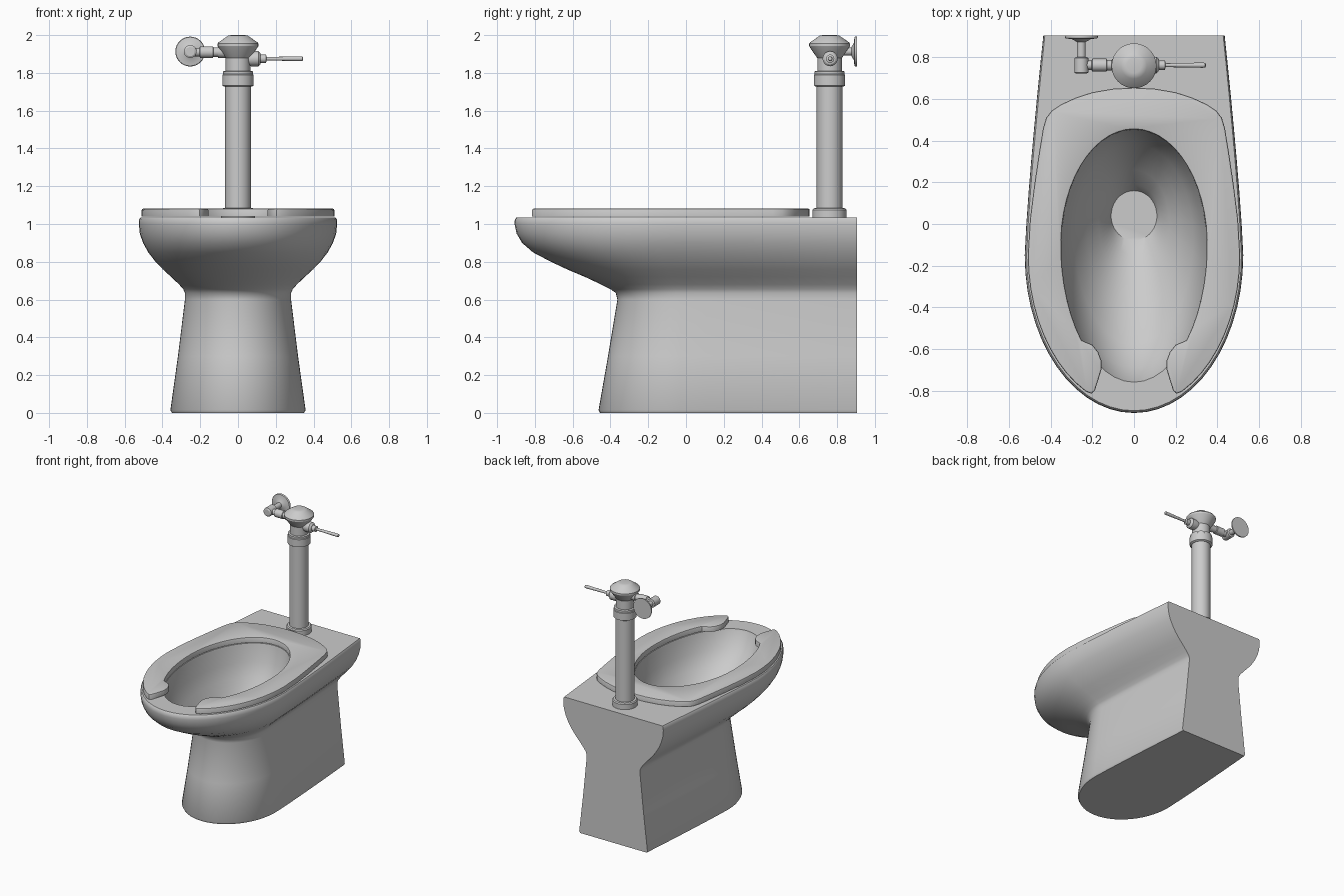
import bpy, bmesh
from math import sin, cos, pi, atan2, radians
from mathutils import Matrix, Vector

if "Cube" in bpy.data.objects:
    bpy.data.objects.remove(bpy.data.objects["Cube"])


def finish(bm, name, angle=35):
    bmesh.ops.recalc_face_normals(bm, faces=bm.faces[:])
    me = bpy.data.meshes.new(name)
    bm.to_mesh(me)
    bm.free()
    ob = bpy.data.objects.new(name, me)
    bpy.context.collection.objects.link(ob)
    bpy.ops.object.select_all(action='DESELECT')
    bpy.context.view_layer.objects.active = ob
    ob.select_set(True)
    bpy.ops.object.shade_smooth_by_angle(angle=radians(angle))
    return ob


def loft(bm, loops):
    """Skin closed loops of equal length and cap both ends."""
    rings = [[bm.verts.new(p) for p in loop] for loop in loops]
    n = len(rings[0])
    for a, b in zip(rings, rings[1:]):
        for i in range(n):
            j = (i + 1) % n
            bm.faces.new((a[i], a[j], b[j], b[i]))
    bm.faces.new(rings[0][::-1])
    bm.faces.new(rings[-1])


def lathe(name, profile, origin=(0, 0, 0), axis=(0, 0, 1), n=32):
    """Turn a (height, radius) profile about an axis."""
    m = Matrix.Translation(origin) @ Vector((0, 0, 1)).rotation_difference(Vector(axis)).to_matrix().to_4x4()
    bm = bmesh.new()
    loft(bm, [[m @ Vector((r * cos(2 * pi * i / n), r * sin(2 * pi * i / n), h))
               for i in range(n)] for h, r in profile])
    return finish(bm, name, 28)


# Bowl and pedestal: outer shell levels (z, half width, front y)
BACK = 0.905
outer = [(0, .35, -.455), (.015, .358, -.463), (.3, .318, -.413), (.6, .281, -.363),
         (.635, .281, -.372), (.655, .29, -.40), (.68, .312, -.45), (.72, .354, -.535),
         (.76, .398, -.63), (.8, .437, -.715), (.85, .475, -.81), (.9, .503, -.868),
         (.95, .52, -.897), (1.0, .525, -.908), (1.025, .523, -.906), (1.035, .516, -.897)]


def shell_loop(z, w, front):
    cy = -.03 - .12 * min(1, max(0, (z - .6) / .25))
    wb = w * .83
    pts = [(w * cos(pi + pi * i / 28), cy + (cy - front) * sin(pi + pi * i / 28)) for i in range(29)]
    side = [(w - (w - wb) * (k / 7) ** 1.25, cy + (BACK - cy) * k / 7) for k in range(1, 8)]
    back = [(wb * (1 - k / 4), BACK) for k in range(1, 8)]
    pts += side + back + [(-x, y) for x, y in side[::-1]]
    return [(x, y, z) for x, y in pts]


loops = [shell_loop(*lv) for lv in outer]

# Basin levels (z, half width, back y, front y, centre y), matched by direction to the rim
basin = [(1.035, .35, .455, -.76, -.1), (1.02, .346, .452, -.755, -.1),
         (.9, .325, .43, -.69, -.09), (.8, .285, .385, -.58, -.06),
         (.7, .225, .32, -.42, -.02), (.62, .17, .26, -.28, .01),
         (.55, .125, .19, -.15, .03), (.5, .11, .16, -.08, .04)]
angles = [atan2((y + .1) / (.555 if y > -.1 else .66), x / .35) for x, y, z in loops[-1]]
for z, w, yb, yf, cy in basin:
    loops.append([(w * cos(t), cy + sin(t) * ((yb - cy) if sin(t) > 0 else (cy - yf)), z) for t in angles])
bm = bmesh.new()
loft(bm, loops)
finish(bm, "bowl_and_pedestal", 40)

# Open-front seat: half outline mirrored
half = [(0, .655), (.1, .65), (.2, .633), (.28, .607), (.35, .575), (.395, .545),
        (.422, .51), (.437, .46), (.458, .33), (.48, .18), (.5, .02)]
half += [(.51 * cos(t), -.15 - .735 * sin(t)) for t in [radians(6.3 * k) for k in range(11)]]
half += [(.205, -.815), (.188, -.80), (.172, -.75), (.157, -.70), (.157, -.655), (.172, -.615), (.2, -.58)]
half += [(.35 * cos(t), -.1 + sin(t) * (.555 if t > 0 else .66))
         for t in [radians(-44 + 134 * k / 20) for k in range(20)]]
half += [(0, .455)]
outline = half + [(-x, y) for x, y in half[-2:0:-1]]
bm = bmesh.new()
base = bm.faces.new([bm.verts.new((x, y, 1.04)) for x, y in outline])
top = bmesh.ops.extrude_face_region(bm, geom=[base], use_keep_orig=True)['geom']
bmesh.ops.translate(bm, vec=(0, 0, .041), verts=[v for v in top if isinstance(v, bmesh.types.BMVert)])
rim = [e for e in bm.edges if all(v.co.z > 1.07 for v in e.verts)]
bmesh.ops.bevel(bm, geom=rim, offset=.008, segments=2, profile=.5, affect='EDGES')
finish(bm, "seat")

# Flush pipe, collars and valve head
PY = .76
lathe("pipe_base_flange", [(1.03, .09), (1.075, .09), (1.083, .084), (1.085, .06)], (0, PY, 0))
lathe("flush_pipe", [(1.03, .068), (1.75, .068)], (0, PY, 0))
lathe("pipe_collar", [(1.727, .072), (1.733, .083), (1.79, .083), (1.793, .079), (1.808, .079), (1.812, .06)],
      (0, PY, 0))
lathe("valve_body", [(1.8, .065), (1.885, .065)], (0, PY, 0))
lathe("valve_cap", [(1.878, .064), (1.888, .072), (1.935, .104), (1.942, .108), (1.955, .108),
                    (1.962, .103), (1.99, .062), (1.997, .052), (2.0, .035)], (0, PY, 0))

# Flush lever on the right
lathe("lever_socket", [(.04, .034), (.07, .04), (.108, .04), (.118, .03), (.12, .022), (.148, .022), (.152, .012)],
      (0, PY + .003, 1.875), (1, 0, 0), 20)
lathe("flush_lever", [(.14, .009), (.33, .0125), (.342, .011), (.345, .006)],
      (0, PY + .003, 1.875), (1, 0, 0), 16)

# Water supply arm, stop valve and wall flange on the left
lathe("supply_arm", [(.04, .03), (.105, .03), (.107, .025), (.13, .025), (.133, .031), (.2, .031),
                     (.205, .022), (.25, .022)], (0, PY + .003, 1.91), (-1, 0, 0), 20)
lathe("stop_valve", [(.722, .024), (.728, .034), (.798, .034), (.802, .021), (.89, .021)],
      (-.253, 0, 1.913), (0, 1, 0), 20)
lathe("wall_flange", [(.875, .022), (.888, .045), (.892, .076), (.897, .079), (.905, .079)],
      (-.253, 0, 1.913), (0, 1, 0))
